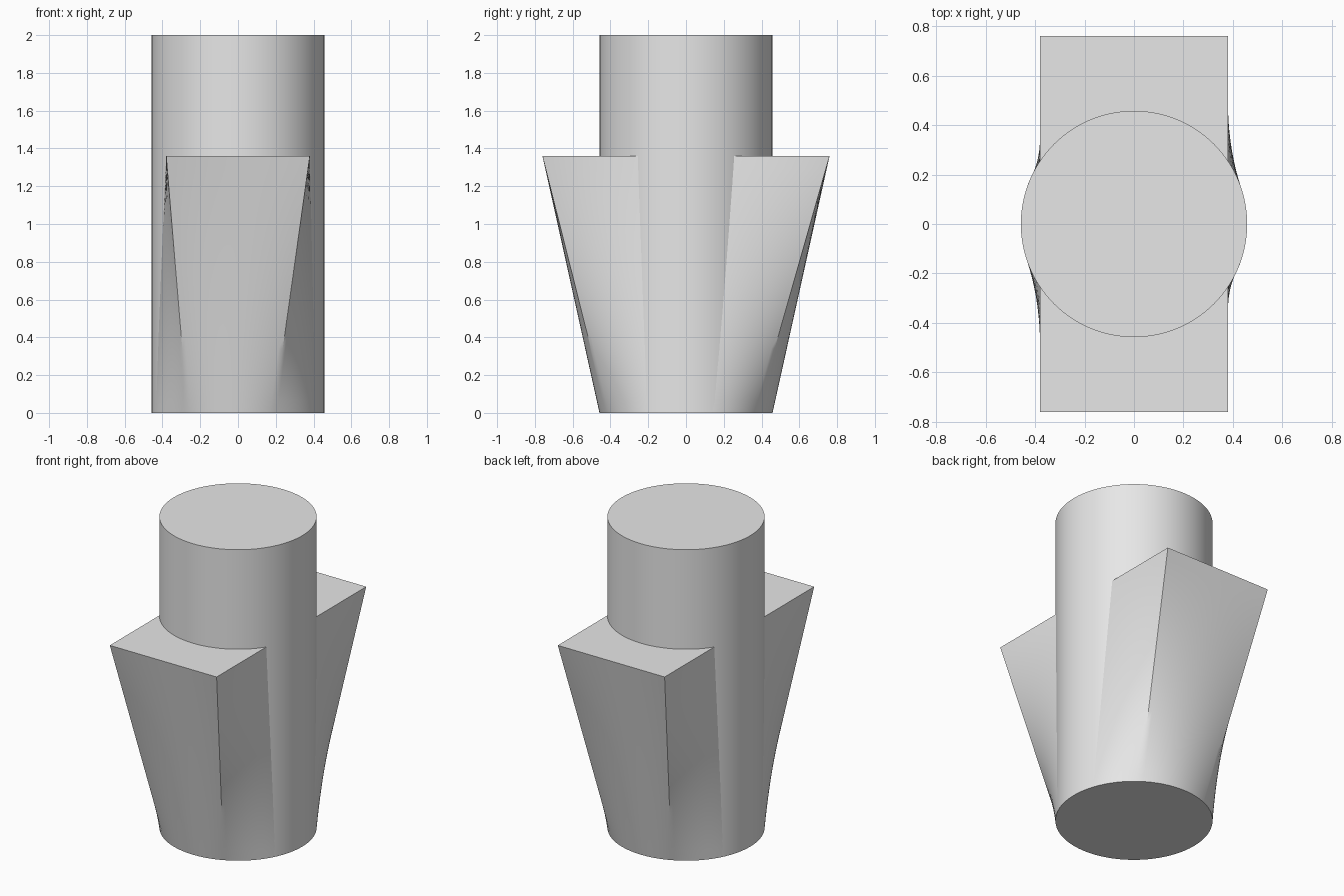
import bpy
import math

RADIUS, HEIGHT = 0.458, 2.0
HALF_W, HALF_D, TOP = 0.38, 0.76, 1.36
SHORT, LONG, ROWS = 24, 48, 20
TWIST = math.radians(-5.6)

cube = bpy.data.objects.get("Cube")
if cube:
    bpy.data.objects.remove(cube, do_unlink=True)

grey = bpy.data.materials.new("plain grey")
grey.use_nodes = True
colour = (0.8, 0.8, 0.8, 1)
grey.diffuse_color = colour
grey.node_tree.nodes["Principled BSDF"].inputs["Base Color"].default_value = colour


def finish(obj):
    """Apply the colour and smooth the curved faces."""
    obj.data.materials.append(grey)
    bpy.ops.object.select_all(action="DESELECT")
    obj.select_set(True)
    bpy.context.view_layer.objects.active = obj
    bpy.ops.object.shade_smooth_by_angle(angle=math.radians(30))


# Central post
bpy.ops.mesh.primitive_cylinder_add(
    vertices=144, radius=RADIUS, depth=HEIGHT, location=(0, 0, HEIGHT / 2))
post = bpy.context.object
post.name = "round_post"
finish(post)

# Rectangle outline, counterclockwise from the front right corner
corners = [(HALF_W, -HALF_D), (HALF_W, HALF_D), (-HALF_W, HALF_D), (-HALF_W, -HALF_D)]
rectangle = []
for i, steps in enumerate((LONG, SHORT, LONG, SHORT)):
    (ax, ay), (bx, by) = corners[i], corners[(i + 1) % 4]
    rectangle += [(ax + (bx - ax) * s / steps, ay + (by - ay) * s / steps)
                  for s in range(steps)]

# Matching circle outline, spaced evenly and slightly twisted
count = len(rectangle)
start = math.radians(-60) + TWIST
circle = [(RADIUS * math.cos(start + math.tau * i / count),
           RADIUS * math.sin(start + math.tau * i / count)) for i in range(count)]

# Flared body: straight blend from the circle up to the rectangle
verts, faces = [], []
for row in range(ROWS + 1):
    t = row / ROWS
    verts += [(cx + (rx - cx) * t, cy + (ry - cy) * t, TOP * t)
              for (cx, cy), (rx, ry) in zip(circle, rectangle)]
for row in range(ROWS):
    low, high = row * count, (row + 1) * count
    for i in range(count):
        j = (i + 1) % count
        faces.append((low + i, low + j, high + j, high + i))
faces.append(tuple(range(ROWS * count, (ROWS + 1) * count)))
faces.append(tuple(reversed(range(count))))

mesh = bpy.data.meshes.new("flared_body")
mesh.from_pydata(verts, [], faces)
mesh.update()
body = bpy.data.objects.new("flared_body", mesh)
bpy.context.collection.objects.link(body)
finish(body)
